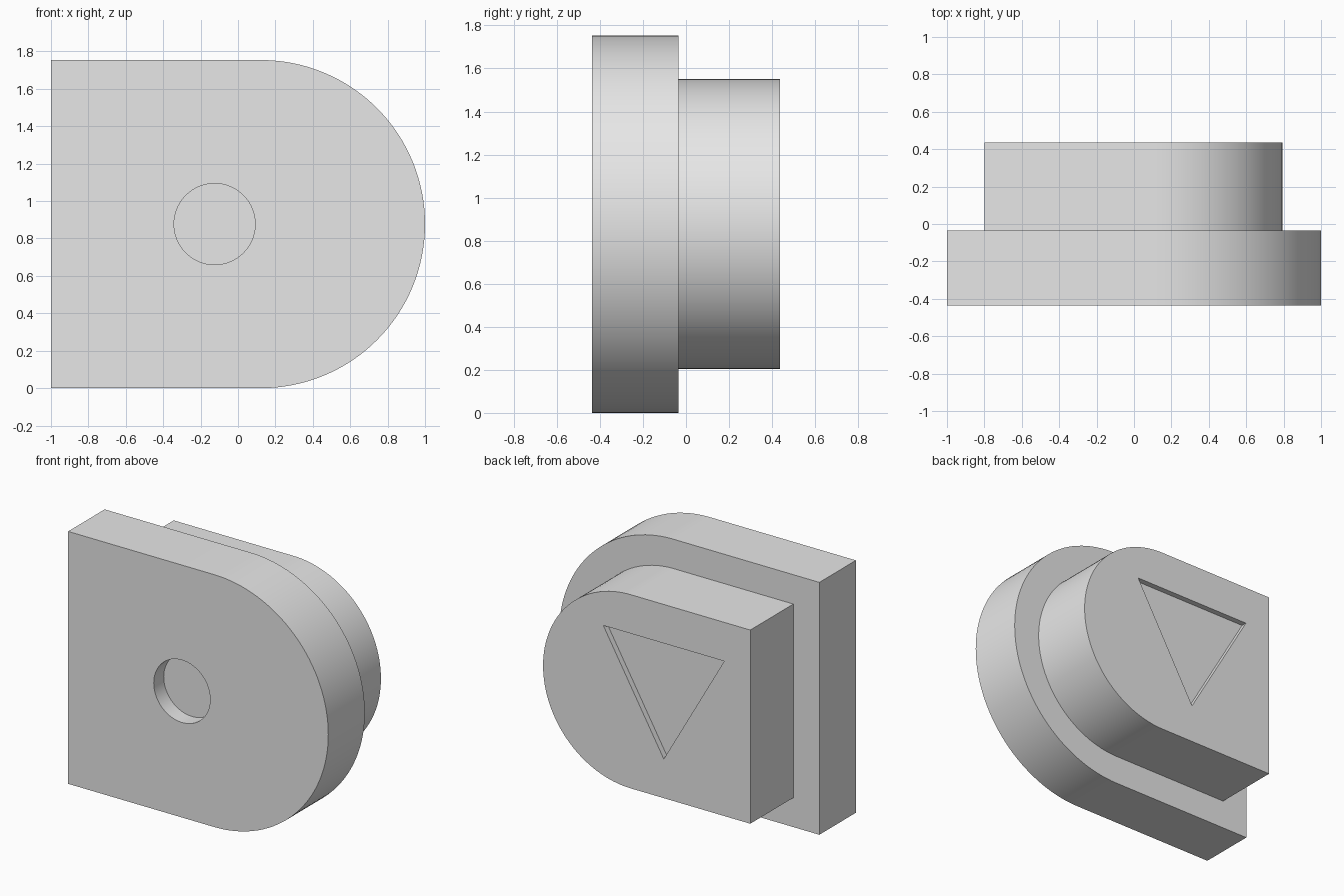
import bpy
import bmesh
from math import cos, sin, pi, radians

if "Cube" in bpy.data.objects:
    bpy.data.objects.remove(bpy.data.objects["Cube"], do_unlink=True)

# Single plain grey
grey = bpy.data.materials.new("plain grey")
grey.use_nodes = True
grey.diffuse_color = (0.8, 0.8, 0.8, 1)
grey.node_tree.nodes["Principled BSDF"].inputs["Base Color"].default_value = (0.8, 0.8, 0.8, 1)

MID_Z = 0.877
FRONT, STEP, BACK = -0.437, -0.036, 0.437


def arc(cx, radius, start, end, count):
    """Points of an arc around the middle height, in the x-z plane."""
    angles = [start + (end - start) * i / count for i in range(count + 1)]
    return [(cx + radius * cos(a), MID_Z + radius * sin(a)) for a in angles]


def prism(name, outline, y0, y1):
    """Extrude an x-z outline from y0 to y1."""
    bm = bmesh.new()
    face = bm.faces.new([bm.verts.new((x, y0, z)) for x, z in outline])
    ext = bmesh.ops.extrude_face_region(bm, geom=[face])
    moved = [v for v in ext["geom"] if isinstance(v, bmesh.types.BMVert)]
    bmesh.ops.translate(bm, verts=moved, vec=(0, y1 - y0, 0))
    bmesh.ops.recalc_face_normals(bm, faces=bm.faces)
    mesh = bpy.data.meshes.new(name)
    bm.to_mesh(mesh)
    bm.free()
    mesh.materials.append(grey)
    obj = bpy.data.objects.new(name, mesh)
    bpy.context.collection.objects.link(obj)
    return obj


def rounded_block(name, left, cx, radius, y0, y1):
    """Square at one end, half round at the other."""
    outline = [(left, MID_Z + radius), (left, MID_Z - radius)]
    return prism(name, outline + arc(cx, radius, -pi / 2, pi / 2, 64), y0, y1)


def carve(obj, cutter):
    """Cut a pocket, then shade smooth with sharp edges kept."""
    mod = obj.modifiers.new("pocket", 'BOOLEAN')
    mod.operation = 'DIFFERENCE'
    mod.solver = 'EXACT'
    mod.object = cutter
    bpy.ops.object.select_all(action='DESELECT')
    bpy.context.view_layer.objects.active = obj
    obj.select_set(True)
    bpy.ops.object.modifier_apply(modifier=mod.name)
    bpy.data.objects.remove(cutter, do_unlink=True)
    bpy.ops.object.shade_smooth_by_angle(angle=radians(30))


# Large front plate with a shallow round pocket
front_plate = rounded_block("front_plate", -1, 0.123, MID_Z, FRONT, STEP)
circle = arc(-0.125, 0.217, 0, 2 * pi, 64)[:-1]
carve(front_plate, prism("round_cutter", circle, FRONT - 0.1, FRONT + 0.11))

# Smaller back block with a shallow triangular pocket pointing down
back_block = rounded_block("back_block", -0.8, 0.12, 0.673, STEP, BACK)
triangle = [(-0.6, 1.28), (0.33, 1.28), (-0.135, 0.476)]
carve(back_block, prism("triangle_cutter", triangle, BACK - 0.04, BACK + 0.1))
